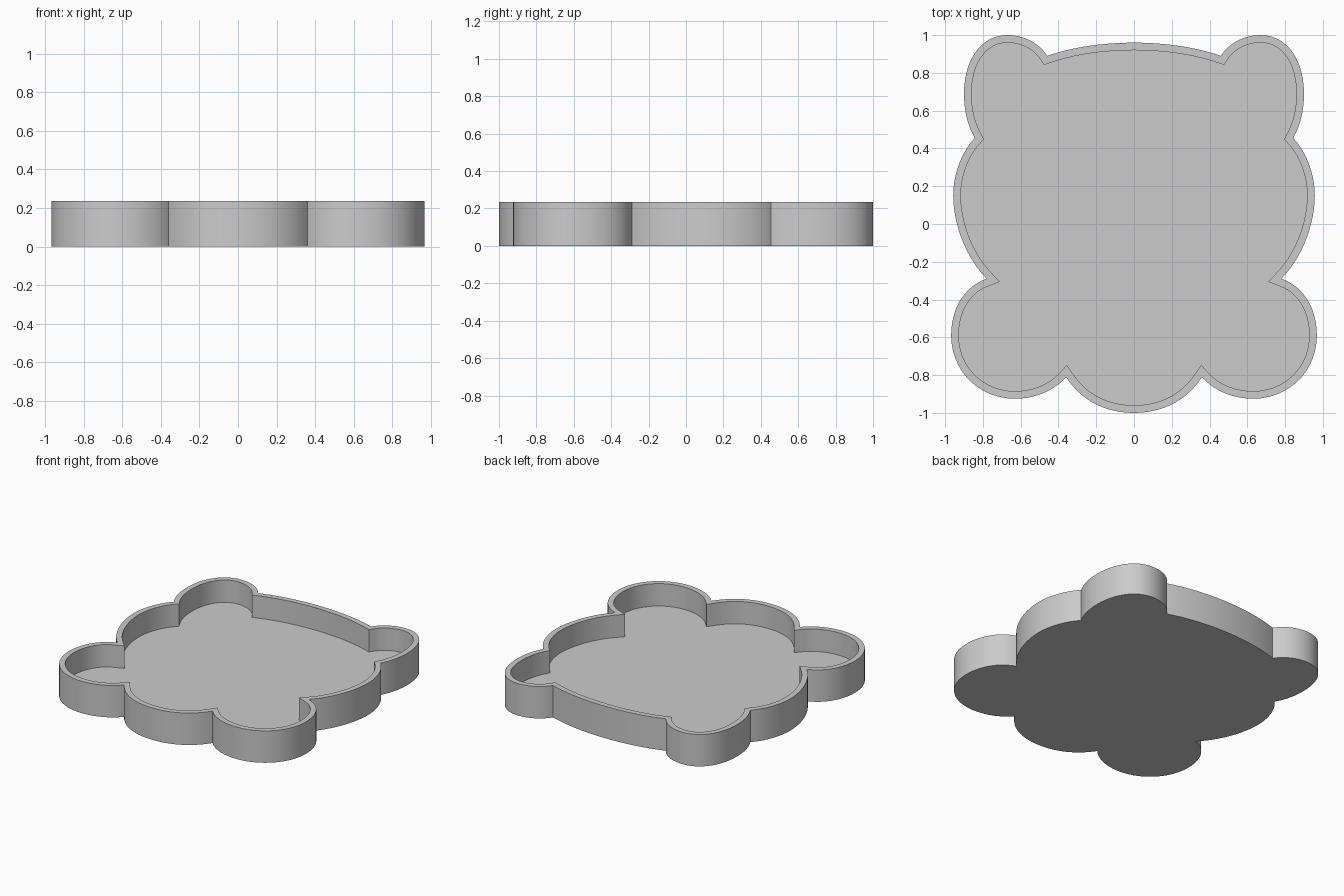
import bpy, bmesh, math
from mathutils import Vector
from mathutils.geometry import interpolate_bezier

if "Cube" in bpy.data.objects:
    bpy.data.objects.remove(bpy.data.objects["Cube"])

HEIGHT, FLOOR, WALL, STEPS = 0.235, 0.07, 0.04, 14

# Right half of the outline, front centre to back centre: each curve is
# handle, handle, end point, continuing from the previous end
start = (0, -1)
curves = [
    ((.15, -1), (.28, -.935), (.36, -.81)),          # front bulge
    ((.42, -.88), (.52, -.925), (.63, -.925)),       # front corner lobe
    ((.82, -.925), (.968, -.78), (.968, -.59)),
    ((.968, -.45), (.90, -.33), (.78, -.29)),
    ((.89, -.18), (.957, 0), (.957, .15)),           # side bulge
    ((.957, .26), (.915, .38), (.843, .455)),
    ((.88, .52), (.90, .60), (.90, .69)),            # back corner lobe
    ((.90, .87), (.81, 1), (.67, 1)),
    ((.58, 1), (.50, .955), (.46, .89)),
    ((.33, .935), (.17, .96), (0, .96)),             # back edge
]


def outline():
    half, prev = [Vector((*start, 0))], start
    for h1, h2, end in curves:
        pts = interpolate_bezier(*[Vector((*p, 0)) for p in (prev, h1, h2, end)], STEPS)
        half += pts[1:]
        prev = end
    mirrored = [Vector((-p.x, p.y, 0)) for p in reversed(half[1:-1])]
    return half + mirrored


def inset(pts, dist):
    """Move a counter-clockwise loop inwards with mitred corners."""
    result = []
    for i, p in enumerate(pts):
        a = (p - pts[i - 1]).normalized()
        b = (pts[(i + 1) % len(pts)] - p).normalized()
        n1, n2 = Vector((-a.y, a.x, 0)), Vector((-b.y, b.x, 0))
        result.append(p + (n1 + n2) * dist / (1 + n1.dot(n2)))
    return result


# Tray: outer wall, flat rim, inner wall, and the two floor faces
outer = outline()
inner = inset(outer, WALL)
bm = bmesh.new()
rings = [[bm.verts.new((p.x, p.y, z)) for p in loop]
         for loop, z in ((outer, 0), (outer, HEIGHT), (inner, HEIGHT), (inner, FLOOR))]
for low, high in zip(rings, rings[1:]):
    for i in range(len(low)):
        j = (i + 1) % len(low)
        bm.faces.new((low[i], low[j], high[j], high[i]))
bm.faces.new(rings[0][::-1])
bm.faces.new(rings[-1])

mesh = bpy.data.meshes.new("tray")
bm.to_mesh(mesh)
bm.free()
tray = bpy.data.objects.new("tray", mesh)
bpy.context.collection.objects.link(tray)

grey = bpy.data.materials.new("light grey")
grey.diffuse_color = (0.6, 0.6, 0.6, 1)
grey.use_nodes = True
grey.node_tree.nodes["Principled BSDF"].inputs["Base Color"].default_value = grey.diffuse_color
mesh.materials.append(grey)

bpy.context.view_layer.objects.active = tray
tray.select_set(True)
bpy.ops.object.shade_smooth_by_angle(angle=math.radians(30))
